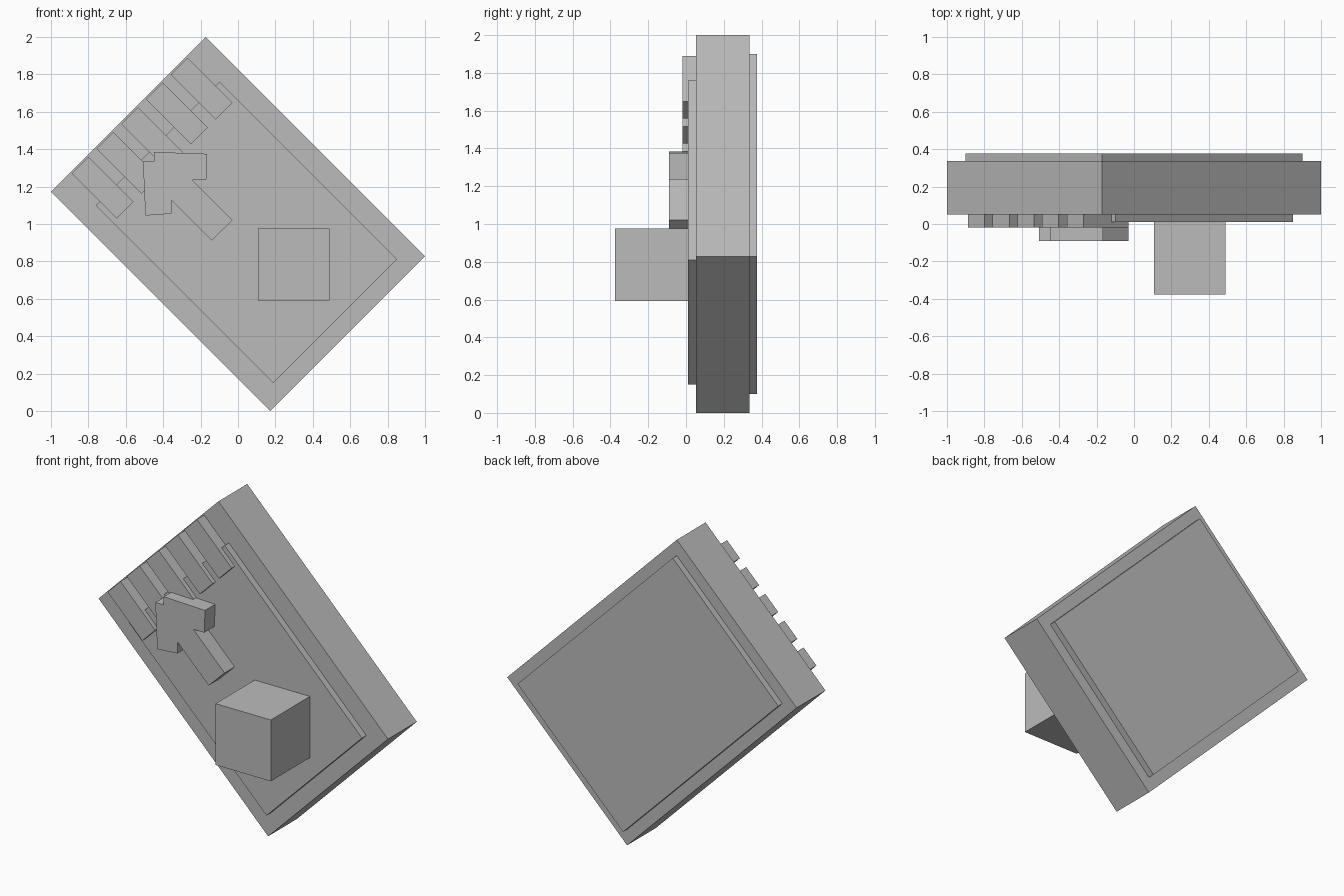
import bpy, bmesh, math
from mathutils import Matrix

if "Cube" in bpy.data.objects:
    bpy.data.objects.remove(bpy.data.objects["Cube"])

grey = bpy.data.materials.new("plain grey")
grey.diffuse_color = (0.5, 0.5, 0.5, 1)
grey.use_nodes = True
grey.node_tree.nodes["Principled BSDF"].inputs["Base Color"].default_value = grey.diffuse_color

# Card axes: u runs down the card's length, v across it, tilted 45 degrees
TILT = Matrix.Translation((0, 0, 1)) @ Matrix.Rotation(math.radians(45), 4, 'Y')


def slab(name, points, y0, y1, matrix=Matrix()):
    """Extrude an x/z outline from y0 to y1."""
    bm = bmesh.new()
    face = bm.faces.new([bm.verts.new((x, y0, z)) for x, z in points])
    out = bmesh.ops.extrude_face_region(bm, geom=[face])
    verts = [e for e in out["geom"] if isinstance(e, bmesh.types.BMVert)]
    bmesh.ops.translate(bm, verts=verts, vec=(0, y1 - y0, 0))
    bm.transform(matrix)
    bmesh.ops.recalc_face_normals(bm, faces=bm.faces)
    mesh = bpy.data.meshes.new(name)
    bm.to_mesh(mesh)
    bm.free()
    mesh.materials.append(grey)
    obj = bpy.data.objects.new(name, mesh)
    bpy.context.collection.objects.link(obj)
    return obj


def rect(x0, x1, z0, z1):
    return [(x0, z0), (x1, z0), (x1, z1), (x0, z1)]


# Card body with raised front and back panels
U, V, INSET = 0.8285, 0.5857, 0.07
slab("card_body", rect(-U, U, -V, V), 0.052, 0.336, TILT)
slab("front_panel", rect(-0.608, 0.735, -0.467, 0.467), 0.01, 0.052, TILT)
slab("back_panel", rect(-U + INSET, U - INSET, -V + INSET, V - INSET), 0.336, 0.376, TILT)

# Row of five contacts along the upper left edge
for i in range(5):
    v = (i - 2) * 0.187
    slab(f"contact_{i + 1}", rect(-0.819, -0.479, v - 0.063, v + 0.063), -0.019, 0.052, TILT)

# Raised arrow pointing to the upper left
arrow = [(-0.45, 1.385), (-0.165, 1.375), (-0.17, 1.235), (-0.245, 1.235),
         (-0.03, 1.02), (-0.14, 0.912), (-0.355, 1.127), (-0.355, 1.055),
         (-0.495, 1.045), (-0.508, 1.333), (-0.45, 1.333)]
slab("arrow", arrow, -0.09, 0.01)

# Upright cube on the front panel
slab("cube", rect(0.108, 0.49, 0.592, 0.975), -0.376, 0.01)
